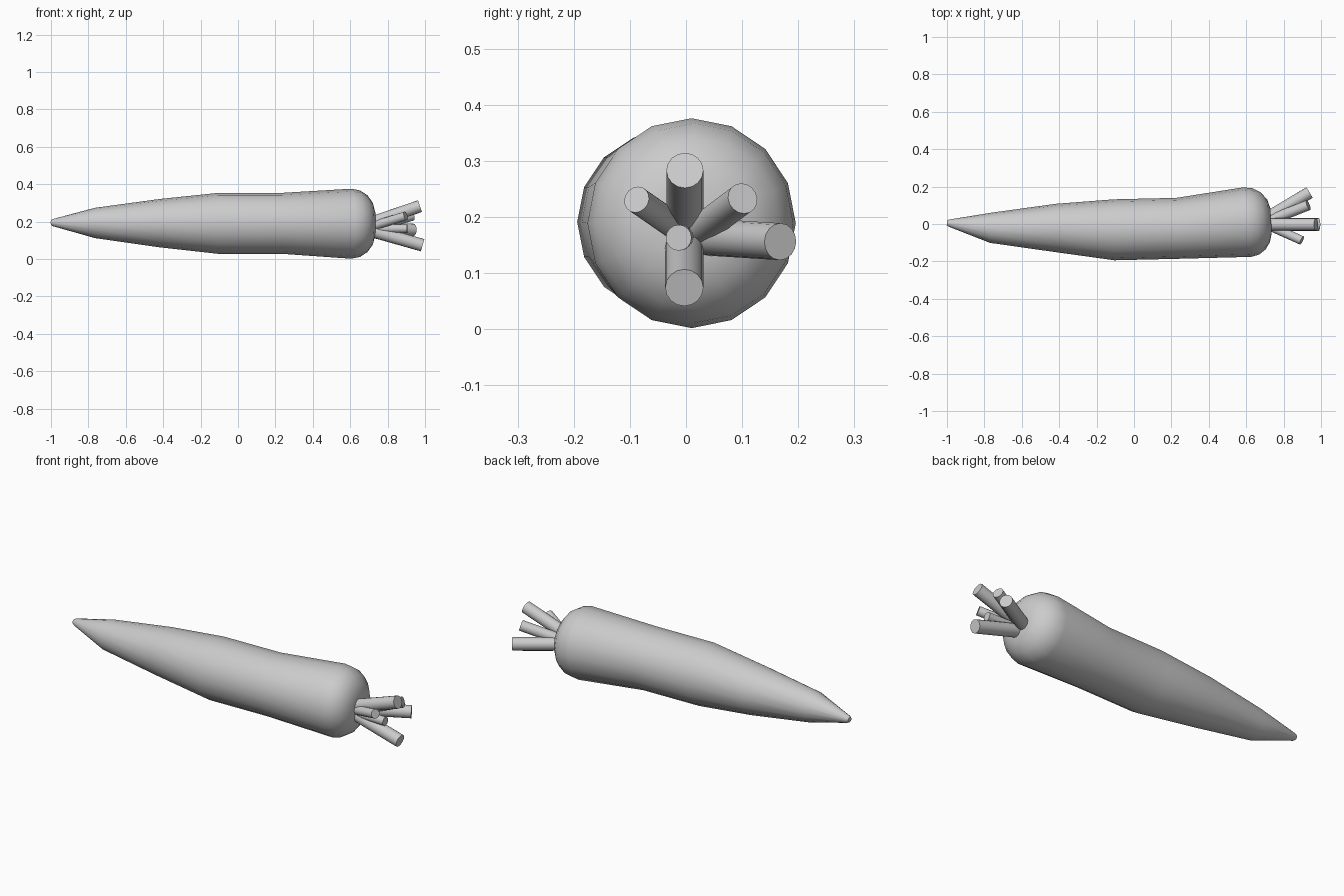
import bpy, bmesh
from math import cos, sin, pi
from mathutils import Vector

if "Cube" in bpy.data.objects:
    bpy.data.objects.remove(bpy.data.objects["Cube"])


def finish(name, bm):
    bmesh.ops.recalc_face_normals(bm, faces=bm.faces)
    me = bpy.data.meshes.new(name)
    bm.to_mesh(me)
    bm.free()
    ob = bpy.data.objects.new(name, me)
    bpy.context.collection.objects.link(ob)
    bpy.ops.object.select_all(action='DESELECT')
    ob.select_set(True)
    bpy.context.view_layer.objects.active = ob
    bpy.ops.object.shade_smooth_by_angle(angle=pi / 4)
    return ob


def loft(name, rings, sides=16):
    """Rings are (centre, axis, radius); both ends are capped."""
    bm = bmesh.new()
    loops = []
    for centre, axis, r in rings:
        side = Vector((0, 0, 1)).cross(axis).normalized()
        up = axis.cross(side).normalized()
        loops.append([bm.verts.new(centre + r * (side * cos(a) + up * sin(a)))
                      for a in (2 * pi * i / sides for i in range(sides))])
    for a, b in zip(loops, loops[1:]):
        for i in range(sides):
            j = (i + 1) % sides
            bm.faces.new((a[i], a[j], b[j], b[i]))
    bm.faces.new(loops[0])
    bm.faces.new(loops[-1])
    return finish(name, bm)


# Root: x, y, z of ring centre, radius, tilt (dy/dx of the axis)
profile = [
    (-1.0, 0.006, 0.195, 0.013, -0.1), (-0.99, 0.005, 0.195, 0.019, -0.1),
    (-0.765, -0.02, 0.193, 0.081, -0.06), (-0.42, -0.021, 0.192, 0.129, -0.02),
    (-0.105, -0.031, 0.191, 0.163, 0), (0.235, -0.023, 0.191, 0.163, 0.05),
    (0.605, 0.010, 0.189, 0.187, 0.12), (0.652, 0.014, 0.189, 0.178, 0.1),
    (0.692, 0.016, 0.189, 0.152, 0.08), (0.72, 0.016, 0.189, 0.113, 0.06),
    (0.733, 0.016, 0.189, 0.065, 0.05),
]
loft("carrot_root", [(Vector((x, y, z)), Vector((1, t, 0)).normalized(), r)
                     for x, y, z, r, t in profile])

# Cut leaf stalks: base, tip, radius
stalks = [
    ((0.70, -0.002, 0.19), (0.973, -0.002, 0.283), 0.033),
    ((0.70, 0.0, 0.17), (0.897, -0.088, 0.231), 0.024),
    ((0.70, 0.01, 0.165), (0.932, 0.101, 0.233), 0.028),
    ((0.70, 0.025, 0.165), (0.938, 0.168, 0.156), 0.033),
    ((0.70, -0.003, 0.155), (0.987, -0.003, 0.074), 0.034),
    ((0.70, -0.008, 0.163), (0.905, -0.013, 0.163), 0.023),
]
for i, (base, tip, r) in enumerate(stalks, 1):
    a, b = Vector(base), Vector(tip)
    d = (b - a).normalized()
    loft(f"leaf_stalk_{i}", [(a, d, r), (b, d, r)])
